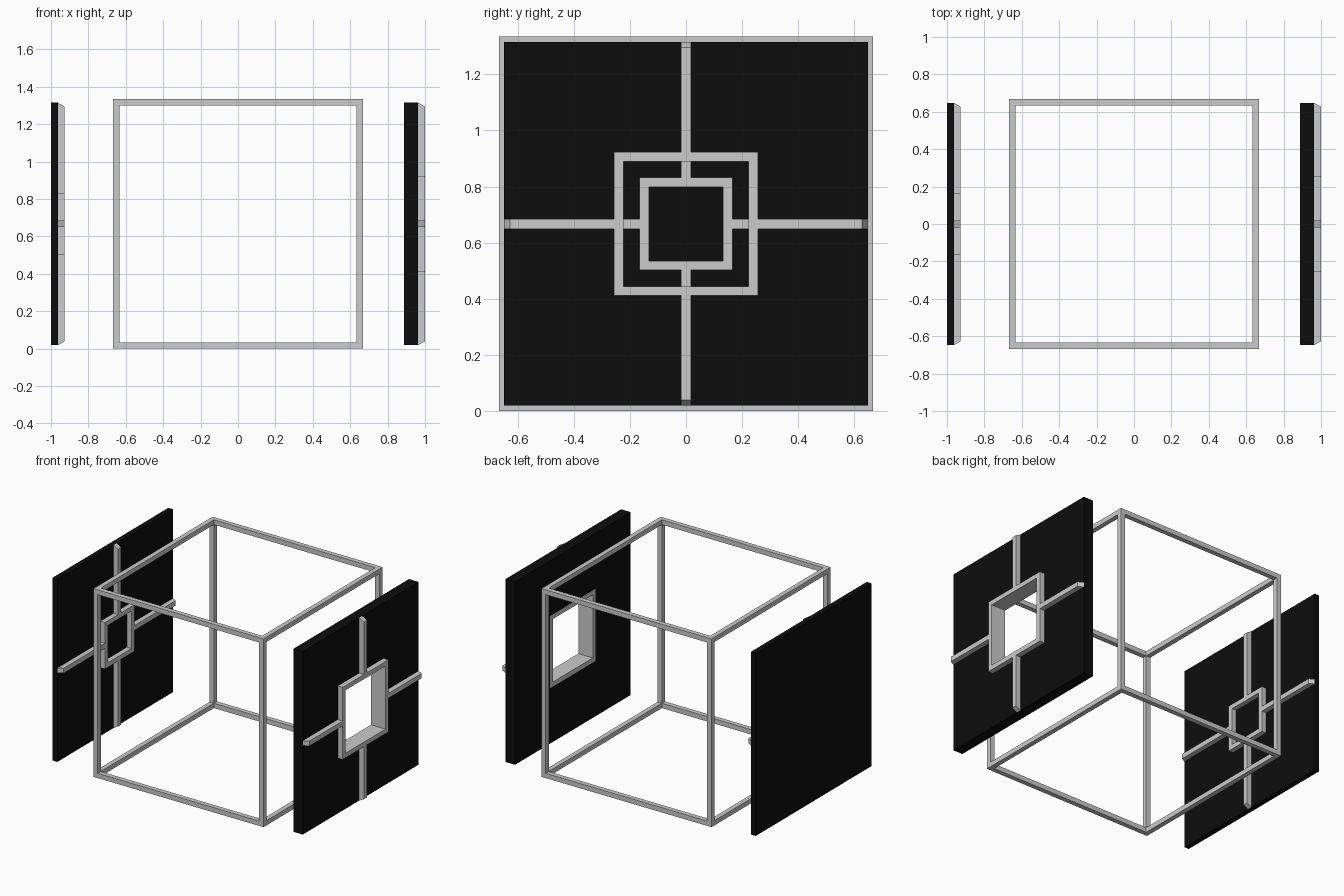
import bpy, bmesh
from math import pi
from mathutils import Matrix, Vector
from itertools import product

if "Cube" in bpy.data.objects:
    bpy.data.objects.remove(bpy.data.objects["Cube"])

CZ = 0.667          # centre height of everything
black = bpy.data.materials.new("black")
black.diffuse_color = (0.004, 0.004, 0.004, 1)
black.use_nodes = True
black.node_tree.nodes["Principled BSDF"].inputs["Base Color"].default_value = black.diffuse_color


def finish(name, bm, mat=None):
    bmesh.ops.remove_doubles(bm, verts=bm.verts, dist=1e-5)
    bmesh.ops.recalc_face_normals(bm, faces=bm.faces)
    me = bpy.data.meshes.new(name)
    bm.to_mesh(me)
    bm.free()
    ob = bpy.data.objects.new(name, me)
    ob.location.z = CZ
    bpy.context.collection.objects.link(ob)
    if mat:
        me.materials.append(mat)
    return ob


def cells(name, cuts, solid, mat=None):
    """Skin the solid cells of a box lattice given by cut positions per axis."""
    n = [len(c) - 1 for c in cuts]
    filled = {c for c in product(*map(range, n)) if solid(*c)}
    bm = bmesh.new()
    for c in filled:
        for axis, side in product(range(3), (0, 1)):
            nb = list(c)
            nb[axis] += 2 * side - 1
            if tuple(nb) in filled:
                continue
            u, v = [a for a in range(3) if a != axis]
            corners = []
            for du, dv in ((0, 0), (1, 0), (1, 1), (0, 1)):
                i = list(c)
                i[axis] += side
                i[u] += du
                i[v] += dv
                corners.append(bm.verts.new([cuts[a][i[a]] for a in range(3)]))
            bm.faces.new(corners)
    return finish(name, bm, mat)


def ring(name, x0, x1, outer, inner, mat=None):
    s = (-outer, -inner, inner, outer)
    return cells(name, ((x0, x1), s, s), lambda i, j, k: (j, k) != (1, 1), mat)


def spokes(name, x0, x1, start, end, w=0.0175, slope=0.02):
    # four bars from the ring to the panel edge, outer ends sloped
    for n, side in enumerate(("top", "right", "bottom", "left")):
        bm = bmesh.new()
        bmesh.ops.create_cube(bm, size=1)
        rot = Matrix.Rotation(n * pi / 2, 3, 'X')
        for v in bm.verts:
            x = x1 if v.co.x > 0 else x0
            z = start if v.co.z < 0 else end - (slope if x == x1 else 0)
            v.co = rot @ Vector((x, w if v.co.y > 0 else -w, z))
        finish(f"{name}_{side}", bm)


# Open cube frame made of square beams
R, T = 0.667, 0.034
c = (-R, T - R, R - T, R)
cells("cube_frame", (c, c, c), lambda *i: i.count(1) <= 1)

# Left panel: solid board with raised square and bars facing inward
cells("left_panel", ((-1, -0.963), (-0.648, 0.648), (-0.648, 0.648)),
      lambda *i: True, black)
ring("left_square", -0.963, -0.928, 0.165, 0.132)
spokes("left_bar", -0.963, -0.928, 0.165, 0.648)

# Right panel: thicker board with a lined window and bars facing outward
ring("right_panel", 0.887, 0.962, 0.648, 0.256, black)
ring("right_window_liner", 0.887, 1.0, 0.256, 0.223)
spokes("right_bar", 0.962, 1.0, 0.256, 0.648)
